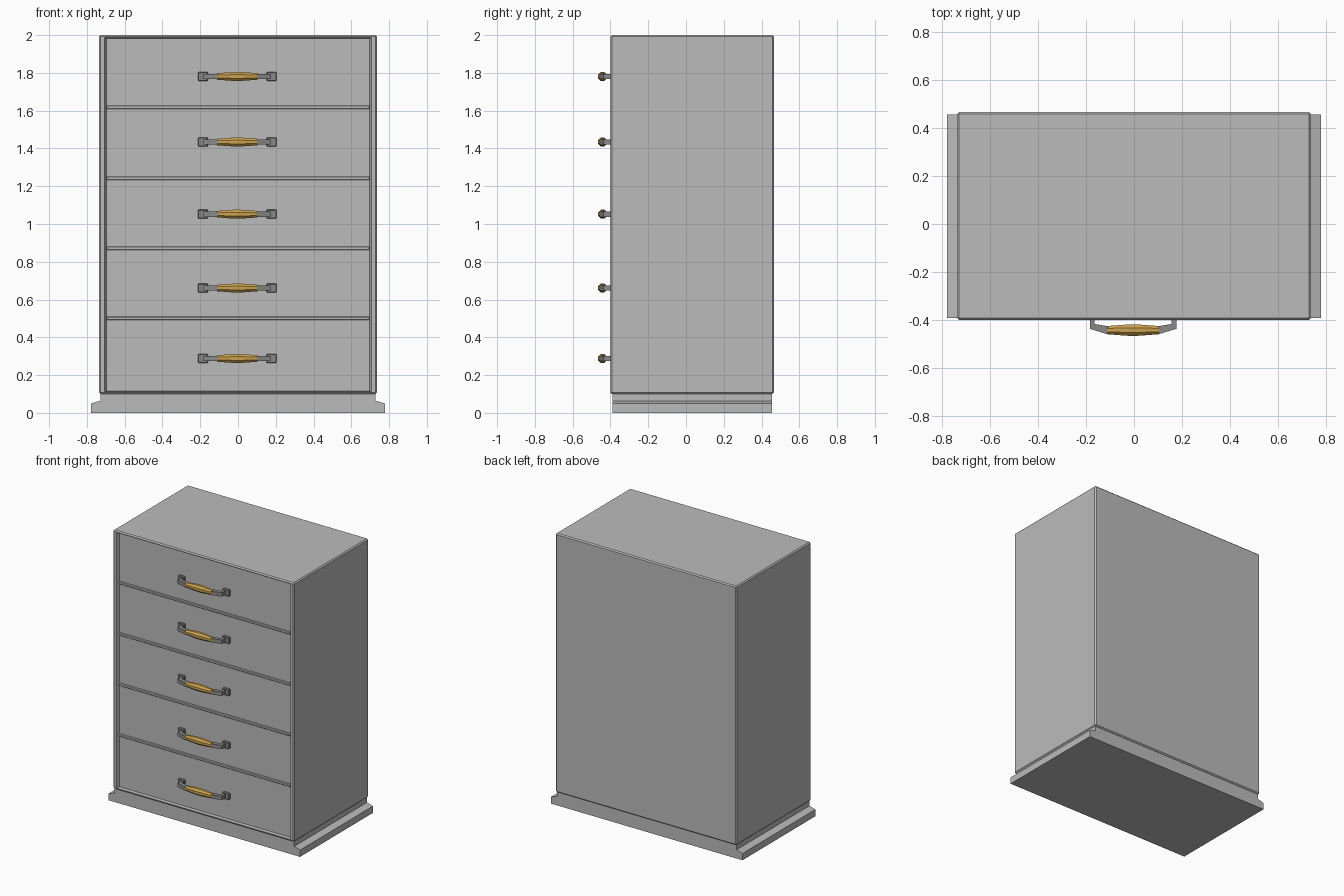
import bpy, bmesh, math
from mathutils import Vector

if "Cube" in bpy.data.objects:
    bpy.data.objects.remove(bpy.data.objects["Cube"])


def material(name, rgb):
    m = bpy.data.materials.new(name)
    m.diffuse_color = (*rgb, 1)
    m.use_nodes = True
    m.node_tree.nodes["Principled BSDF"].inputs["Base Color"].default_value = m.diffuse_color
    return m


GREY = material("painted grey", (0.50, 0.50, 0.50))
METAL = material("dark metal", (0.25, 0.25, 0.25))
GOLD = material("gold grip", (0.60, 0.36, 0.08))


def finish(bm, name, mat):
    bmesh.ops.recalc_face_normals(bm, faces=bm.faces)
    me = bpy.data.meshes.new(name)
    bm.to_mesh(me)
    bm.free()
    me.materials.append(mat)
    ob = bpy.data.objects.new(name, me)
    bpy.context.collection.objects.link(ob)
    return ob


def box_bm(x0, x1, y0, y1, z0, z1, bevel=0):
    bm = bmesh.new()
    bmesh.ops.create_cube(bm, size=1)
    for v in bm.verts:
        v.co = ((x0 + x1) / 2 + v.co.x * (x1 - x0),
                (y0 + y1) / 2 + v.co.y * (y1 - y0),
                (z0 + z1) / 2 + v.co.z * (z1 - z0))
    if bevel:
        bmesh.ops.bevel(bm, geom=bm.edges[:], offset=bevel, segments=1, affect='EDGES')
    return bm


def box(name, mat, *dims, bevel=0):
    return finish(box_bm(*dims, bevel), name, mat)


def prism(name, mat, pts, vec):
    bm = bmesh.new()
    f = bm.faces.new([bm.verts.new(p) for p in pts])
    r = bmesh.ops.extrude_face_region(bm, geom=[f])
    for v in r['geom']:
        if isinstance(v, bmesh.types.BMVert):
            v.co += Vector(vec)
    return finish(bm, name, mat)


# cabinet shell with a sloped recess in its front
bm = box_bm(-0.735, 0.735, -0.40, 0.465, 0.10, 2.0, 0.008)
front = min(bm.faces, key=lambda f: f.calc_center_median().y)
for x, z0, z1, y in ((0.708, 0.112, 1.987, -0.40), (0.697, 0.116, 1.982, -0.372)):
    bmesh.ops.inset_region(bm, faces=[front], thickness=0.003)
    for v in front.verts:
        v.co = (math.copysign(x, v.co.x), y, z1 if v.co.z > 1 else z0)
finish(bm, "cabinet_shell", GREY)

# plinth and wide foot board with sloped ends
box("plinth", GREY, -0.728, 0.728, -0.39, 0.455, 0.05, 0.105)
prism("foot_board", GREY,
      [(x, -0.39, z) for x, z in ((-0.777, 0), (0.777, 0), (0.777, 0.05),
                                  (0.735, 0.063), (-0.735, 0.063), (-0.777, 0.05))],
      (0, 0.845, 0))

# drawers and the rails between them
rails = [0.10, 0.50, 0.872, 1.242, 1.618, 1.995]
for i in range(5):
    box("drawer_front", GREY, -0.696, 0.696, -0.38, -0.36,
        max(rails[i] + 0.006, 0.117), min(rails[i + 1] - 0.006, 1.981))
for z in rails[1:-1]:
    box("drawer_rail", GREY, -0.697, 0.697, -0.392, -0.36, z - 0.009, z + 0.009, bevel=0.003)


# handle: two feet, posts and arms around a faceted grip
def handle(z, cx=-0.004):
    for s in (-1, 1):
        def X(a, b):
            return sorted((cx + s * a, cx + s * b))
        box("handle_foot", METAL, *X(0.155, 0.208), -0.398, -0.375, z - 0.024, z + 0.024, bevel=0.004)
        prism("handle_arm", METAL,
              [(cx + s * x, y, z - 0.014) for x, y in
               ((0.160, -0.385), (0.180, -0.385), (0.180, -0.436), (0.105, -0.459),
                (0.105, -0.425), (0.160, -0.416))],
              (0, 0, 0.028))
    bm = bmesh.new()
    n = 8
    prev = None
    for x, r in ((-0.108, 0.017), (-0.055, 0.021), (-0.02, 0.0235),
                 (0.02, 0.0235), (0.055, 0.021), (0.108, 0.017)):
        ring = [bm.verts.new((cx + x,
                              -0.4415 + r * math.cos((k + 0.5) * math.tau / n) / math.cos(math.pi / n),
                              z + r * math.sin((k + 0.5) * math.tau / n) / math.cos(math.pi / n)))
                for k in range(n)]
        if prev:
            for k in range(n):
                j = (k + 1) % n
                bm.faces.new((prev[k], prev[j], ring[j], ring[k]))
        else:
            bm.faces.new(ring)
        prev = ring
    bm.faces.new(prev)
    finish(bm, "handle_grip", GOLD)


for z in (0.288, 0.661, 1.052, 1.434, 1.781):
    handle(z)
